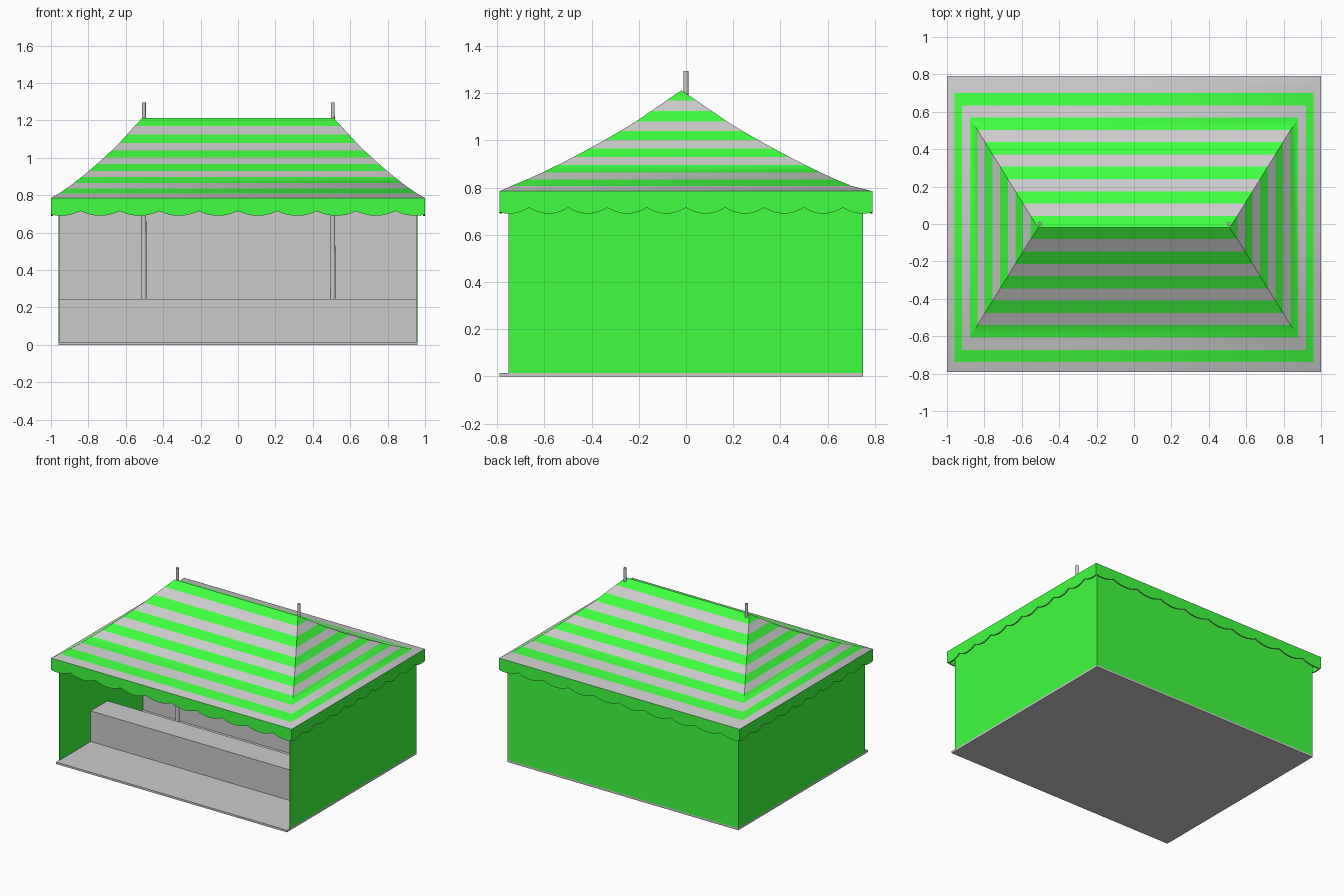
import bpy, bmesh, math
from mathutils import Vector

if "Cube" in bpy.data.objects:
    bpy.data.objects.remove(bpy.data.objects["Cube"])

green = bpy.data.materials.new("green_cloth")
green.diffuse_color = (0.05, 1.0, 0.05, 1)
green.use_nodes = True
green.node_tree.nodes["Principled BSDF"].inputs["Base Color"].default_value = green.diffuse_color


def finish(name, bm, mats=()):
    me = bpy.data.meshes.new(name)
    bm.to_mesh(me)
    bm.free()
    for m in mats:
        me.materials.append(m)
    ob = bpy.data.objects.new(name, me)
    bpy.context.collection.objects.link(ob)
    return ob


def box(name, lo, hi, mats=()):
    bm = bmesh.new()
    bmesh.ops.create_cube(bm, size=1)
    for v in bm.verts:
        v.co = [lo[i] + (v.co[i] + 0.5) * (hi[i] - lo[i]) for i in range(3)]
    return finish(name, bm, mats)


# Floor, counter and rear partition
box("floor", (-0.96, -0.79, 0), (0.96, 0.75, 0.015))
box("counter", (-0.955, -0.385, 0.015), (0.955, -0.185, 0.245))
box("partition", (-0.955, 0.236, 0.015), (0.955, 0.246, 0.785))

# Cloth walls
for side, x in (("left", -0.96), ("right", 0.955)):
    box(side + "_wall", (x, -0.753, 0.015), (x + 0.005, 0.75, 0.79), [green])
box("back_wall", (-0.955, 0.745, 0.015), (0.955, 0.75, 0.79), [green])

# Tent poles
for side, x in (("left", -0.503), ("right", 0.507)):
    bm = bmesh.new()
    bmesh.ops.create_cone(bm, cap_ends=True, segments=12, radius1=0.015,
                          radius2=0.01, depth=1.295)
    bmesh.ops.translate(bm, vec=(x, 0, 0.6475), verts=bm.verts)
    pole = finish(side + "_pole", bm)
    pole.data.shade_smooth()
    pole.data.set_sharp_from_angle(angle=math.radians(40))

# Striped hipped roof: twelve rings rising to the ridge
heights = [0.785, 0.808, 0.835, 0.865, 0.897, 0.93, 0.966,
           1.002, 1.04, 1.08, 1.125, 1.17, 1.212]
bm = bmesh.new()
rings = []
for k, z in enumerate(heights):
    x = 1 - 0.0407 * k
    front, back = -0.804 + 0.0657 * k, 0.766 - 0.0657 * k
    if k == 0:
        front, back = -0.79, 0.79
    if k == 12:
        front = back = -0.02
    rings.append([bm.verts.new(p) for p in
                  ((-x, front, z), (x, front, z), (x, back, z), (-x, back, z))])
for k in range(12):
    for i in range(4):
        j = (i + 1) % 4
        f = bm.faces.new((rings[k][i], rings[k][j], rings[k + 1][j], rings[k + 1][i]))
        f.material_index = k % 2
bmesh.ops.remove_doubles(bm, verts=bm.verts, dist=1e-4)
roof = finish("roof", bm, [None, green])
roof.data.shade_smooth()
roof.data.set_sharp_from_angle(angle=math.radians(45))

# Scalloped valance hanging round the eaves
bm = bmesh.new()
up = Vector((0, 0, 1))
for d, half, dist in (((1, 0, 0), 1, 0.79), ((0, 1, 0), 0.79, 1),
                      ((-1, 0, 0), 1, 0.79), ((0, -1, 0), 0.79, 1)):
    d = Vector(d)
    out = d.cross(up)
    prev = None
    for i in range(-38, 39):
        u = (i % 8) / 8 - 0.5
        base = d * (half * i / 38) + out * dist
        pair = (bm.verts.new(base + up * (0.69 + 0.025 * (2 * u) ** 2)),
                bm.verts.new(base + up * 0.785))
        if prev:
            bm.faces.new((prev[0], pair[0], pair[1], prev[1]))
        prev = pair
bmesh.ops.remove_doubles(bm, verts=bm.verts, dist=1e-4)
valance = finish("valance", bm, [green, None])
mod = valance.modifiers.new("thickness", "SOLIDIFY")
mod.thickness = 0.01
mod.offset = -1
mod.use_even_offset = True
mod.material_offset_rim = 1
